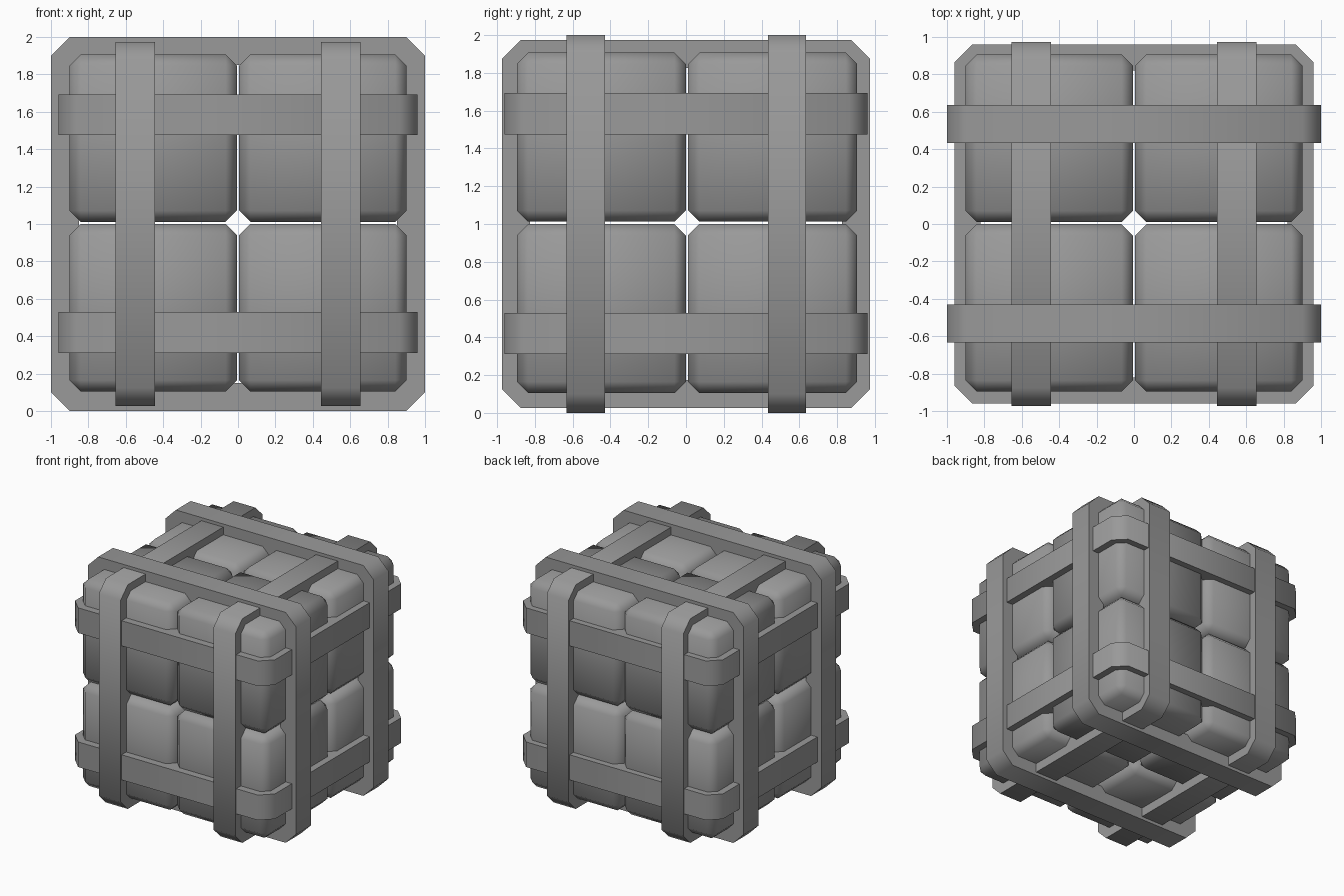
import bpy, bmesh, math
from mathutils import Vector

if "Cube" in bpy.data.objects:
    bpy.data.objects.remove(bpy.data.objects["Cube"])

# Dark grey shared by all parts
grey = bpy.data.materials.new("dark_grey")
grey.diffuse_color = (0.32, 0.32, 0.32, 1)
grey.use_nodes = True
grey.node_tree.nodes["Principled BSDF"].inputs["Base Color"].default_value = grey.diffuse_color


def finish(name, bm):
    """Make the object, smooth across the 45 degree chamfers, sharp at right angles."""
    bmesh.ops.recalc_face_normals(bm, faces=bm.faces[:])
    for f in bm.faces:
        f.smooth = True
    for e in bm.edges:
        e.smooth = e.calc_face_angle(0) < math.radians(60)
    mesh = bpy.data.meshes.new(name)
    bm.to_mesh(mesh)
    bm.free()
    mesh.materials.append(grey)
    ob = bpy.data.objects.new(name, mesh)
    bpy.context.collection.objects.link(ob)
    return ob


def octagon(h, c):
    k = h - c
    return [(h, -k), (h, k), (k, h), (-k, h), (-h, k), (-h, -k), (-k, -h), (k, -h)]


def strap(name, axis, centre, width, half, inner, chamfer):
    """Closed square hoop with chamfered corners, running around the given axis."""
    bm = bmesh.new()
    loops = []
    for h, c, side in ((half, chamfer, -1), (half, chamfer, 1),
                       (inner, chamfer * 0.85, 1), (inner, chamfer * 0.85, -1)):
        loop = []
        for u, v in octagon(h, c):
            co = [u, v]
            co.insert(axis, centre + side * width / 2)
            loop.append(bm.verts.new(Vector(co) + Vector((0, 0, 1))))
        loops.append(loop)
    for i in range(4):
        a, b = loops[i], loops[(i + 1) % 4]
        for j in range(8):
            k = (j + 1) % 8
            bm.faces.new((a[j], a[k], b[k], b[j]))
    return finish(name, bm)


# Eight soft-edged blocks with a narrow gap between them
size = 0.895
c = 0.4535
for sx in (-1, 1):
    for sy in (-1, 1):
        for sz in (-1, 1):
            bm = bmesh.new()
            bmesh.ops.create_cube(bm, size=size)
            bmesh.ops.bevel(bm, geom=bm.edges[:], offset=0.06, segments=1,
                            affect='EDGES', profile=0.5)
            bmesh.ops.translate(bm, verts=bm.verts[:],
                                vec=(sx * c, sy * c + 0.005, 1.006 + sz * c))
            finish("block", bm)

# Three pairs of straps, one pair around each axis
for s in (-1, 1):
    strap("outer_strap", 1, s * 0.533 + 0.002, 0.203, 1.0, 0.85, 0.1)
    strap("middle_strap", 0, s * 0.55, 0.21, 0.973, 0.825, 0.097)
    strap("side_strap", 2, s * 0.582 + 0.002, 0.218, 0.96, 0.82, 0.096)
